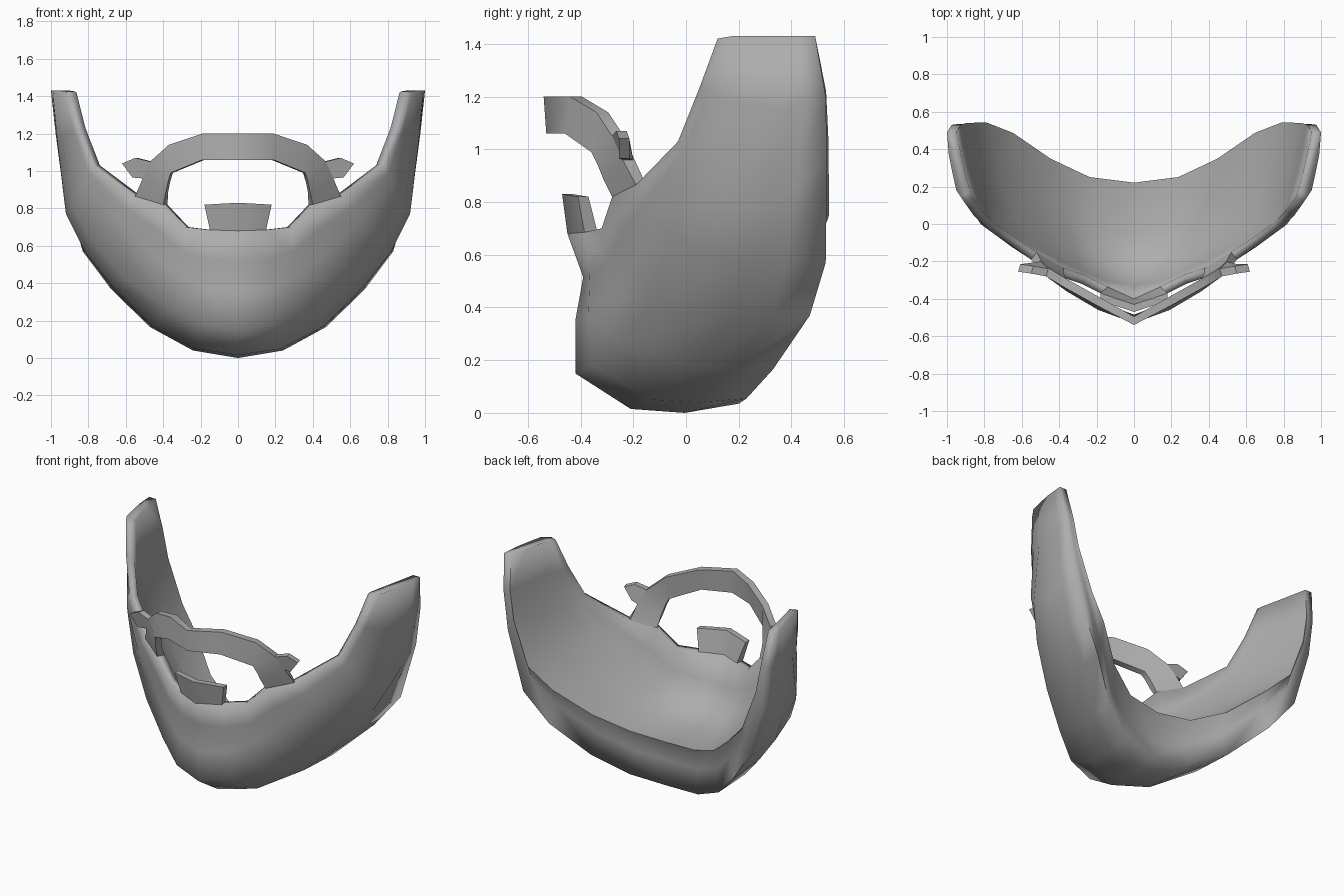
import bpy
import bmesh
from math import radians
from mathutils import Vector

default_cube = bpy.data.objects.get("Cube")
if default_cube:
    bpy.data.objects.remove(default_cube, do_unlink=True)


def make_material(name, colour):
    material = bpy.data.materials.new(name)
    material.use_nodes = True
    material.diffuse_color = colour
    shader = next(n for n in material.node_tree.nodes if n.type == 'BSDF_PRINCIPLED')
    shader.inputs["Base Color"].default_value = colour
    shader.inputs["Roughness"].default_value = 0.6
    return material


grey = make_material("hair grey", (0.42, 0.42, 0.42, 1))


def points(*coordinates):
    return [Vector(c) for c in coordinates]


def shifted(rail, offset):
    return [p + Vector(offset) for p in rail]


def between(rail_a, rail_b, amount):
    return [a.lerp(b, amount) for a, b in zip(rail_a, rail_b)]


def loft(name, rails, cap_start=False, angle=60, sharp_rail=None):
    """Skin a closed loop of rails, cap the outer end and mirror across x."""
    bm = bmesh.new()
    grid = [[bm.verts.new(p) for p in rail] for rail in rails]
    for rail, following in zip(grid, grid[1:] + grid[:1]):
        for i in range(len(rail) - 1):
            bm.faces.new((rail[i], rail[i + 1], following[i + 1], following[i]))
    bm.faces.new([rail[-1] for rail in grid])
    if cap_start:
        bm.faces.new([rail[0] for rail in grid])
    if sharp_rail is not None:
        rail = grid[sharp_rail]
        for a, b in zip(rail, rail[1:]):
            bm.edges.get((a, b)).smooth = False
    geometry = bm.verts[:] + bm.edges[:] + bm.faces[:]
    bmesh.ops.mirror(bm, geom=geometry, axis='X', merge_dist=0.001)
    bmesh.ops.remove_doubles(bm, verts=bm.verts[:], dist=0.0005)
    bmesh.ops.recalc_face_normals(bm, faces=bm.faces[:])
    mesh = bpy.data.meshes.new(name)
    bm.to_mesh(mesh)
    bm.free()
    mesh.materials.append(grey)
    obj = bpy.data.objects.new(name, mesh)
    bpy.context.collection.objects.link(obj)
    bpy.ops.object.select_all(action='DESELECT')
    bpy.context.view_layer.objects.active = obj
    obj.select_set(True)
    bpy.ops.object.shade_smooth_by_angle(angle=radians(angle), keep_sharp_edges=True)
    return obj


# Beard rails, each running from the chin centre to the sideburn tip
upper_edge = points((0, -.45, .68), (.15, -.385, .685), (.28, -.32, .7), (.4, -.28, .82),
                    (.55, -.19, .865), (.78, -.03, 1.03), (.86, .05, 1.23), (.91, .12, 1.42))
cheek = points((0, -.42, .35), (.17, -.37, .37), (.32, -.29, .44), (.47, -.21, .56),
               (.65, -.125, .73), (.82, 0, .94), (.9, .12, 1.2), (.95, .18, 1.43))
jaw = points((0, -.42, .15), (.2, -.36, .18), (.38, -.25, .27), (.6, -.11, .42),
             (.78, .01, .63), (.89, .11, .82), (.94, .22, 1.17), (.97, .27, 1.43))
underside = points((0, -.21, .015), (.23, -.13, .05), (.46, .04, .17), (.67, .19, .38),
                   (.82, .23, .57), (.92, .3, .77), (.965, .36, 1.15), (.99, .37, 1.43))
heel = points((0, .2, .035), (.25, .23, .055), (.47, .33, .165), (.68, .47, .37),
              (.83, .53, .57), (.94, .535, .95), (.975, .53, 1.2), (1, .49, 1.43))

# Hollow below the mouth and the rounded base of the chin
below_mouth = between(upper_edge, cheek, .5)
below_mouth[0].y = -.39
below_mouth[1].y = -.365
base = between(underside, heel, .5)
base[0].z = 0
base[1].z = .04

# Neck band: a concave strip rising from the heel to the inner lip
lip_heights = (.3, .3, .28, .24, .18, .08, .02, 0)
lip = [Vector((p.x * .95, p.y + .07 * h, p.z + h)) for p, h in zip(heel, lip_heights)]
neck = [p + Vector((-.2 * p.x * h, -.14 * h, 0))
        for p, h in zip(between(heel, lip, .5), lip_heights)]


# Inner rails follow the outer ones at the wall thickness
def inward(rail, thickness):
    centre = [Vector((0, .5, p.z)) for p in rail]
    return [p + (c - p).normalized() * thickness for p, c in zip(rail, centre)]


inner_edge = inward(upper_edge, .05)
inner_mouth = inward(below_mouth, .06)
inner_cheek = between(inward(cheek, .065), lip, .2)
for p in inner_cheek[:-1]:
    p.z += .03
inner_jaw = between(between(inner_cheek, lip, .5), inward(jaw, .065), .15)
loft("beard", [lip, inner_jaw, inner_cheek, inner_mouth, inner_edge, upper_edge,
               below_mouth, cheek, jaw, underside, base, heel, neck],
     angle=110, sharp_rail=0)

# Moustache arch, its feet joining the beard rim beside the mouth
arch_lower = points((0, -.53, 1.06), (.19, -.46, 1.06), (.36, -.36, .99),
                    (.375, -.335, .94), (.385, -.315, .89))
arch_upper = points((0, -.54, 1.2), (.19, -.44, 1.2), (.37, -.34, 1.14),
                    (.47, -.28, 1.05), (.51, -.24, .96))
depth = (-.012, .045, 0)
arch_back_lower = shifted(arch_lower, depth)
arch_back_upper = shifted(arch_upper, depth)
arch = [arch_lower, arch_upper, arch_back_upper, arch_back_lower]
feet = [upper_edge[3], upper_edge[4], inner_edge[4], inner_edge[3]]
for rail, foot in zip(arch, feet):
    rail[0].x = 0
    rail.append(foot)
loft("moustache", arch)

# Flared moustache tips growing out of the arch
tip_outline = [arch_upper[3], *points((.55, -.265, 1.07), (.62, -.255, 1.04),
                                      (.565, -.255, .965)), arch_upper[4]]
loft("moustache_tip", [[p, p + Vector((-.012, .04, 0))] for p in tip_outline],
     cap_start=True, angle=30)

# Flared tuft rising from the lower lip
tuft_top = points((0, -.47, .83), (.18, -.41, .82))
loft("lip_tuft", [upper_edge[:2], tuft_top, shifted(tuft_top, (0, .04, 0)), inner_edge[:2]])
